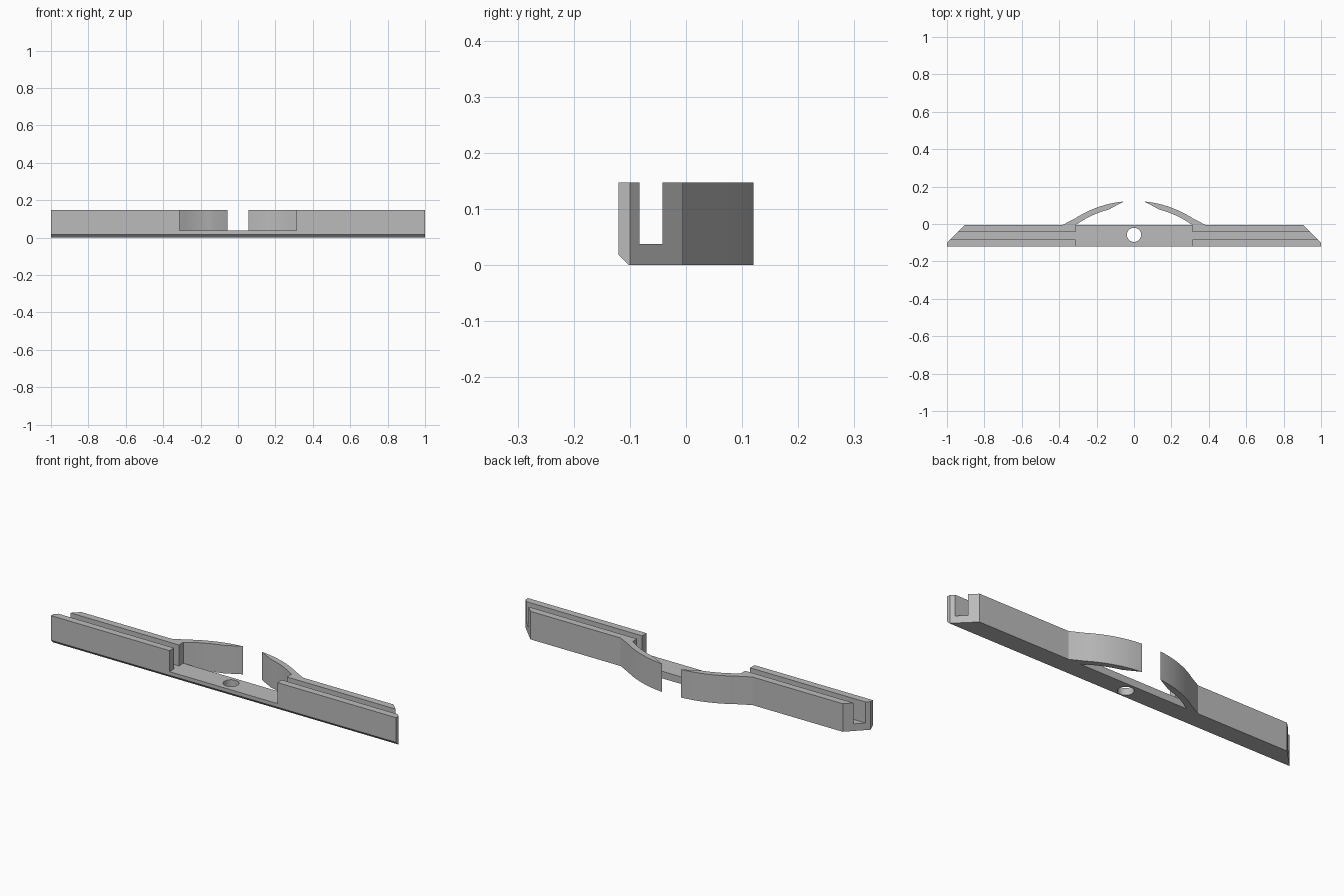
import bpy, bmesh, math
from mathutils import Vector

cube = bpy.data.objects.get("Cube")
if cube:
    bpy.data.objects.remove(cube)

HEIGHT, FLOOR = 0.147, 0.037
FRONT, BACK = -0.12, -0.005
POCKET = 0.313

grey = bpy.data.materials.new("plain grey")
grey.use_nodes = True
colour = (0.5, 0.5, 0.5, 1)
grey.diffuse_color = colour
grey.node_tree.nodes["Principled BSDF"].inputs["Base Color"].default_value = colour


def prism(name, outline, z0, z1):
    """Extrude a plan outline upward into a closed solid."""
    bm = bmesh.new()
    face = bm.faces.new([bm.verts.new((x, y, z0)) for x, y in outline])
    top = bmesh.ops.extrude_face_region(bm, geom=[face])["geom"]
    bmesh.ops.translate(bm, vec=(0, 0, z1 - z0),
                        verts=[v for v in top if isinstance(v, bmesh.types.BMVert)])
    bmesh.ops.recalc_face_normals(bm, faces=bm.faces)
    mesh = bpy.data.meshes.new(name)
    bm.to_mesh(mesh)
    bm.free()
    mesh.materials.append(grey)
    obj = bpy.data.objects.new(name, mesh)
    bpy.context.collection.objects.link(obj)
    return obj


def box(name, x, y0, y1, z0, z1):
    return prism(name, [(-x, y0), (x, y0), (x, y1), (-x, y1)], z0, z1)


def arc(radius, centre_y, x0, x1, steps):
    """Points on a circle centred on the y axis, from x0 to x1."""
    a0, a1 = math.asin(x0 / radius), math.asin(x1 / radius)
    angles = [a0 + (a1 - a0) * i / steps for i in range(steps + 1)]
    return [(radius * math.sin(a), centre_y + radius * math.cos(a)) for a in angles]


# Right half of the plan: mitred bar end, then outer and inner spring arm curves
half = [(1, FRONT), (1, -0.1), (0.905, BACK), (0.382, BACK)]
half += arc(0.58, -0.457, 0.315, 0.055, 14)
half += arc(0.535, -0.4405, 0.135, POCKET - 0.001, 10)[:-1]
half.append((POCKET, BACK))
holder = prism("rail_with_spring_arms", half + [(-x, y) for x, y in reversed(half)], 0, HEIGHT)

# Chamfer along the lower front edge
bm = bmesh.new()
bm.from_mesh(holder.data)
cut = bmesh.ops.bisect_plane(bm, geom=bm.verts[:] + bm.edges[:] + bm.faces[:],
                             plane_co=Vector((0, FRONT + 0.018, 0)),
                             plane_no=Vector((0, -1, -1)), clear_outer=True)
bmesh.ops.holes_fill(bm, edges=[e for e in bm.edges if e.is_boundary])
bmesh.ops.recalc_face_normals(bm, faces=bm.faces)
bm.to_mesh(holder.data)
bm.free()

# Long slot, open centre pocket and screw hole
hole = [(0.038 * math.cos(math.tau * i / 32), -0.058 + 0.038 * math.sin(math.tau * i / 32))
        for i in range(32)]
cutters = [
    box("slot_cutter", 1.2, -0.083, -0.042, FLOOR, 0.3),
    box("pocket_cutter", POCKET, FRONT - 0.1, BACK + 0.0005, FLOOR, 0.3),
    prism("hole_cutter", hole, -0.1, 0.2),
]
bpy.context.view_layer.objects.active = holder
for cutter in cutters:
    mod = holder.modifiers.new(cutter.name, "BOOLEAN")
    mod.operation, mod.solver, mod.object = "DIFFERENCE", "EXACT", cutter
    bpy.ops.object.modifier_apply(modifier=mod.name)
    bpy.data.objects.remove(cutter)

# Smooth curves with sharp corners kept
for obj in bpy.context.selected_objects:
    obj.select_set(False)
holder.select_set(True)
bpy.ops.object.shade_smooth_by_angle(angle=math.radians(20))
